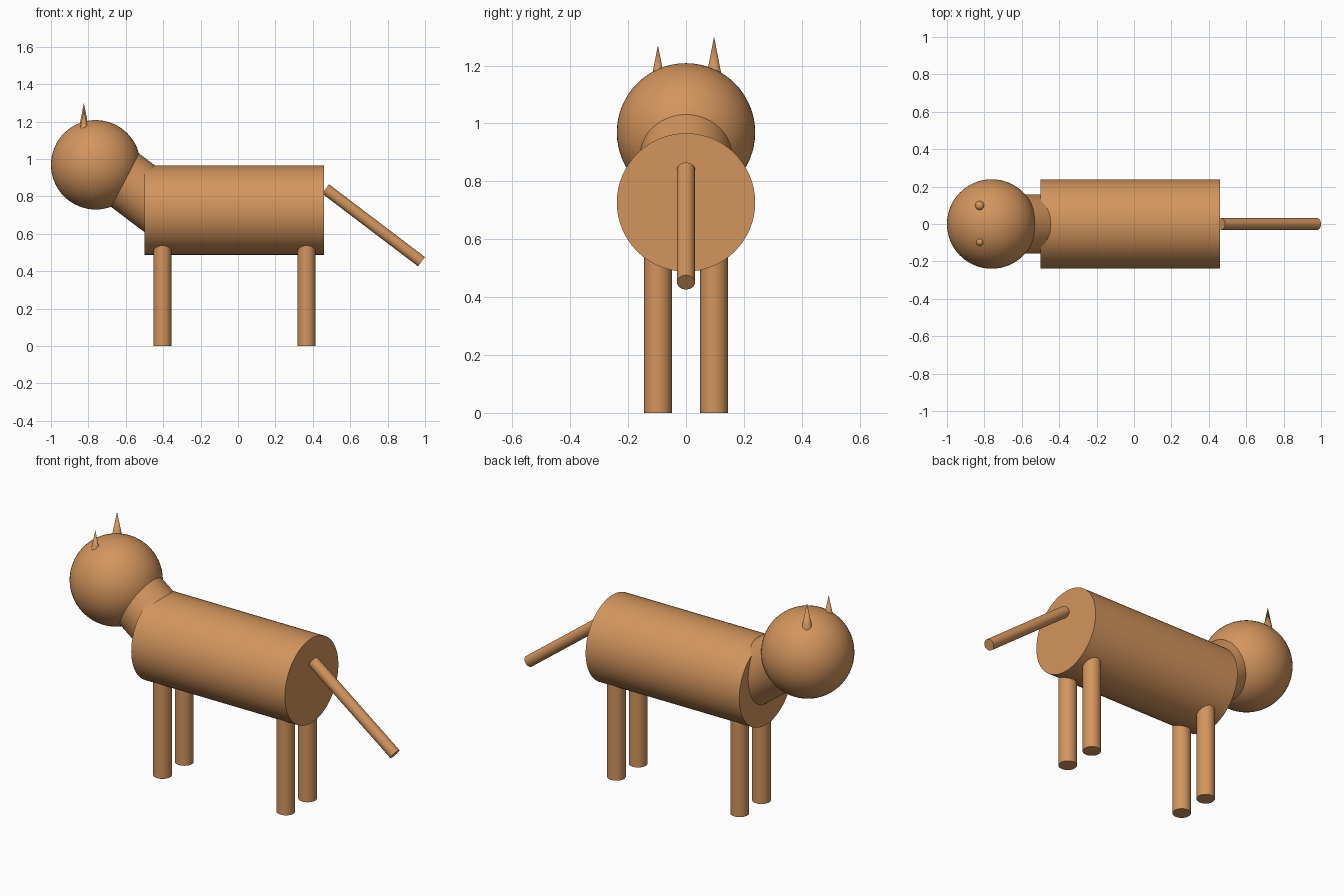
import bpy, math
from mathutils import Vector

if "Cube" in bpy.data.objects:
    bpy.data.objects.remove(bpy.data.objects["Cube"])

mat = bpy.data.materials.new("tan")
mat.diffuse_color = (0.65, 0.30, 0.11, 1)
mat.use_nodes = True
mat.node_tree.nodes["Principled BSDF"].inputs["Base Color"].default_value = mat.diffuse_color


def finish(name):
    ob = bpy.context.object
    ob.name = name
    ob.data.materials.append(mat)
    bpy.ops.object.shade_smooth_by_angle(angle=math.radians(35))
    return ob


def rod(name, a, b, r1, r2=None):
    """Cylinder or cone running from point a to point b."""
    a, b = Vector(a), Vector(b)
    rot = (b - a).to_track_quat('Z', 'Y').to_euler()
    bpy.ops.mesh.primitive_cone_add(
        vertices=64, radius1=r1, radius2=r1 if r2 is None else r2,
        depth=(b - a).length, location=(a + b) / 2, rotation=rot)
    return finish(name)


# Head
bpy.ops.mesh.primitive_uv_sphere_add(segments=64, ring_count=32, radius=0.239,
                                     location=(-0.761, 0, 0.969))
finish("head")

# Body, neck and tail
rod("body", (-0.5, 0, 0.727), (0.46, 0, 0.727), 0.239)
rod("neck", (-0.71, 0, 0.967), (-0.30, 0, 0.657), 0.159)
rod("tail", (0.468, 0, 0.84), (0.981, 0, 0.451), 0.031)

# Legs, tops buried in the body
for end, x in (("front", -0.404), ("back", 0.367)):
    for side, y in (("right", -0.097), ("left", 0.097)):
        rod(f"{end}_{side}_leg", (x, y, 0), (x, y, 0.60), 0.048)

# Pointed ears, one slightly taller
rod("left_ear", (-0.824, 0.097, 1.15), (-0.824, 0.097, 1.30), 0.029, 0)
rod("right_ear", (-0.824, -0.097, 1.15), (-0.824, -0.097, 1.27), 0.0235, 0)
